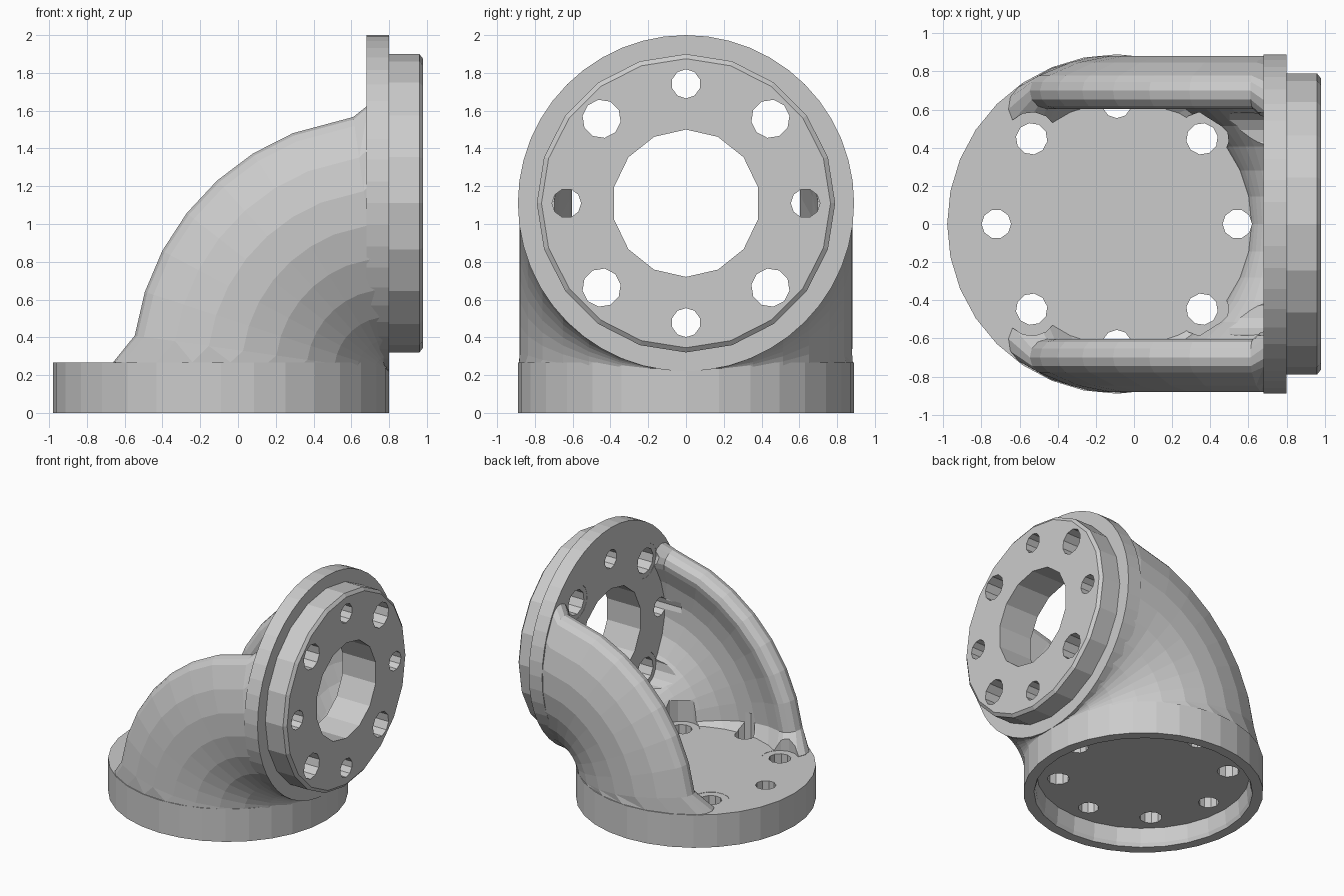
import bpy, bmesh
from math import pi, sin, cos, acos, radians
from mathutils import Matrix, Vector

if "Cube" in bpy.data.objects:
    bpy.data.objects.remove(bpy.data.objects["Cube"])

BASE = Matrix.Translation((-0.09, 0, 0))                                   # local z is up
SIDE = Matrix.Translation((0, 0, 1.11)) @ Matrix.Rotation(pi / 2, 4, 'Y')   # local z is +x


def make(name, bm):
    bmesh.ops.remove_doubles(bm, verts=bm.verts, dist=1e-5)
    bmesh.ops.recalc_face_normals(bm, faces=bm.faces)
    me = bpy.data.meshes.new(name)
    bm.to_mesh(me)
    bm.free()
    ob = bpy.data.objects.new(name, me)
    bpy.context.collection.objects.link(ob)
    return ob


def skin(name, rings, wrap):
    """Closed solid from rings of points, capped at the ends unless it wraps round."""
    bm = bmesh.new()
    vs = [[bm.verts.new(p) for p in r] for r in rings]
    n = len(rings[0])
    for i in range(len(vs) if wrap else len(vs) - 1):
        a, b = vs[i], vs[(i + 1) % len(vs)]
        for j in range(n):
            k = (j + 1) % n
            bm.faces.new((a[j], a[k], b[k], b[j]))
    if not wrap:
        bm.faces.new(vs[0])
        bm.faces.new(vs[-1])
    return make(name, bm)


def lathe(name, profile, segs, mat):
    """Turn (radius, height) points; the profile runs from one end face to the other."""
    rings = [[mat @ Vector((r * cos(2 * pi * i / segs), r * sin(2 * pi * i / segs), z))
              for i in range(segs)] for r, z in profile]
    return skin(name, rings, False)


def combine(target, tool, op):
    m = target.modifiers.new("join", 'BOOLEAN')
    m.object, m.operation, m.solver = tool, op, 'EXACT'
    tool.hide_render = True
    bpy.context.view_layer.objects.active = target
    bpy.ops.object.modifier_apply(modifier=m.name)
    bpy.data.objects.remove(tool)


def section(r_in, tip):
    """C-shaped wall section with rounded lips, as (outward, sideways) points."""
    r_out = 0.885
    mid, cap = (r_out + r_in) / 2, (r_out - r_in) / 2
    a = acos((tip - cap) / mid)
    arc = [a + (2 * pi - 2 * a) * i / 20 for i in range(21)]
    pts = [(r_out * cos(t), r_out * sin(t)) for t in arc]
    for end, back in ((2 * pi - a, False), (a, True)):
        c = Vector((mid * cos(end), mid * sin(end)))
        for i in range(1, 6):
            t = end + pi * i / 6 + (pi if back else 0)
            pts.append((c.x + cap * cos(t), c.y + cap * sin(t)))
        if not back:
            pts += [(r_in * cos(t), r_in * sin(t)) for t in reversed(arc)]
    return pts


# elbow wall, open on its outer side, thickened where it meets each flange
rings = []
for deg in (0, 2, 8, 18, 28, 38, 48, 58, 68, 82, 88, 89.3):
    near_end = deg < 5 or deg > 85
    th = radians(deg)
    rings.append([(0.8 - (0.89 + u) * cos(th), y, 0.22 + (0.89 + u) * sin(th))
                  for u, y in (section(0.63, 0.57) if near_end else section(0.70, 0.47))])
body = skin("flanged_elbow", rings, False)

# base flange with a recess below, side flange, chamfered spigot
combine(body, lathe("base_flange", [(0.89, 0), (0.89, 0.268)], 32, BASE), 'UNION')
combine(body, lathe("side_flange", [(0.89, 0.68), (0.89, 0.80)], 48, SIDE), 'UNION')
combine(body, lathe("spigot", [(0.79, 0.74), (0.79, 0.96), (0.765, 0.98)], 20, SIDE), 'UNION')
combine(body, lathe("recess", [(0.83, -0.05), (0.80, 0.03), (0.79, 0.15)], 28, BASE), 'DIFFERENCE')
combine(body, lathe("bore", [(0.39, 0.5), (0.39, 1.1)], 14, SIDE), 'DIFFERENCE')

# bolt holes, with wider clearance pockets in the wall at the diagonals
for mat, low, high, pocket, big in ((BASE, -0.1, 0.42, (0.266, 0.45), 0.083),
                                    (SIDE, 0.53, 1.1, (0.50, 0.682), 0.102)):
    for i in range(8):
        m = mat @ Matrix.Rotation(i * pi / 4, 4, 'Z') @ Matrix.Translation((0.632, 0, 0))
        r = big if i % 2 else 0.077
        if i % 2:
            combine(body, lathe("pocket", [(0.14, pocket[0]), (0.14, pocket[1])], 14, m), 'DIFFERENCE')
        combine(body, lathe("hole", [(r, low), (r, high)], 10, m), 'DIFFERENCE')
